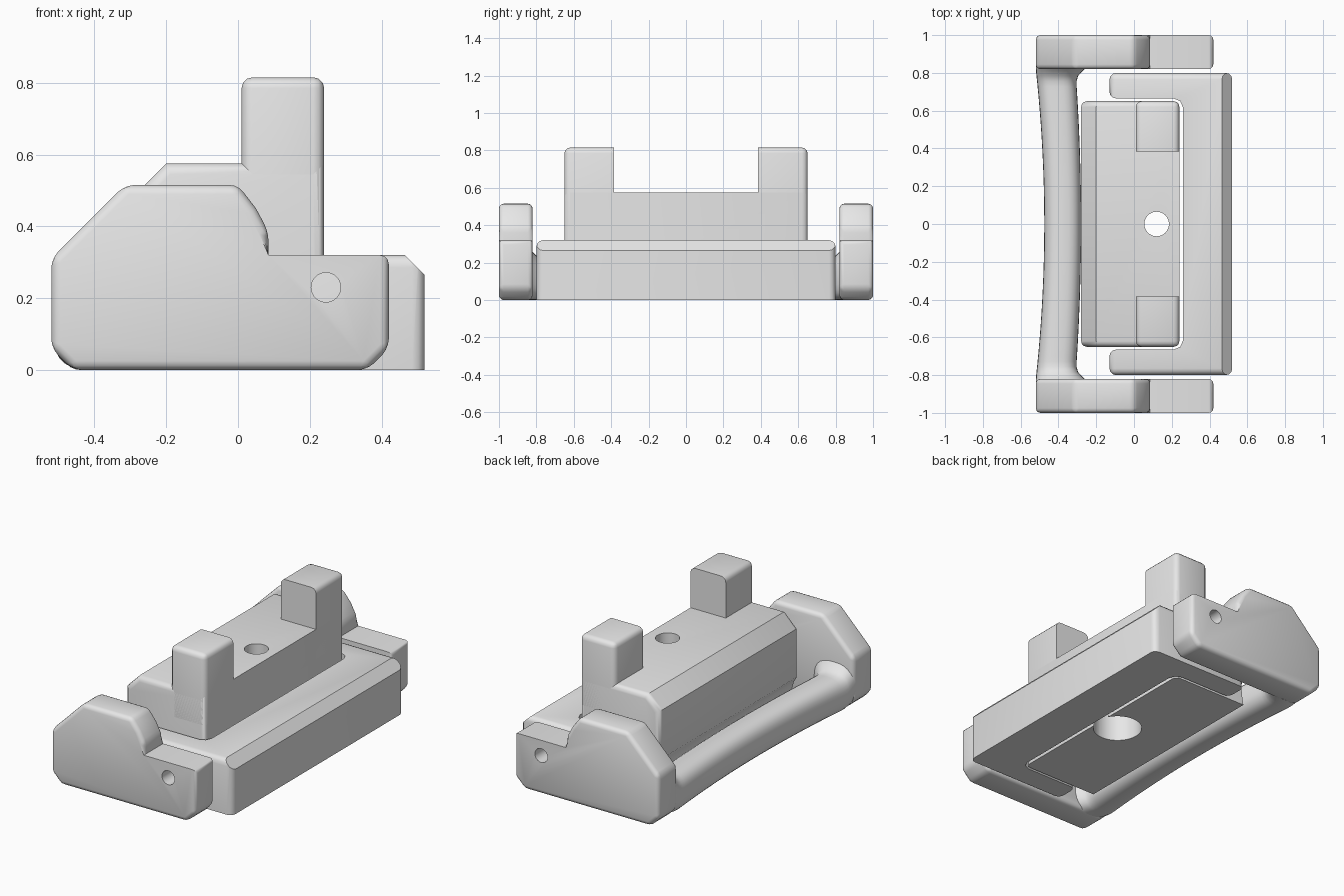
import bpy, bmesh, math

cube = bpy.data.objects.get("Cube")
if cube:
    bpy.data.objects.remove(cube)

grey = bpy.data.materials.new("light_grey")
grey.use_nodes = True
grey.diffuse_color = (0.8, 0.8, 0.8, 1)
grey.node_tree.nodes["Principled BSDF"].inputs["Base Color"].default_value = (0.8, 0.8, 0.8, 1)


def finish(name, bm):
    bmesh.ops.recalc_face_normals(bm, faces=bm.faces)
    mesh = bpy.data.meshes.new(name)
    bm.to_mesh(mesh)
    bm.free()
    mesh.materials.append(grey)
    ob = bpy.data.objects.new(name, mesh)
    bpy.context.collection.objects.link(ob)
    return ob


def smooth(ob):
    bpy.ops.object.select_all(action='DESELECT')
    ob.select_set(True)
    bpy.context.view_layer.objects.active = ob
    bpy.ops.object.shade_smooth_by_angle(angle=math.radians(40))


def prism(name, points, axis, low, high, pick, radius):
    """Extrude a profile along y or z and round the edges chosen by pick."""
    bm = bmesh.new()
    place = (lambda a, b, h: (a, h, b)) if axis == 'y' else (lambda a, b, h: (a, b, h))
    rings = [[bm.verts.new(place(a, b, h)) for a, b in points] for h in (low, high)]
    n = len(points)
    for ring in rings:
        bm.faces.new(ring)
    for i in range(n):
        j = (i + 1) % n
        bm.faces.new((rings[0][i], rings[0][j], rings[1][j], rings[1][i]))
    bmesh.ops.recalc_face_normals(bm, faces=bm.faces)
    edges = [e for e in bm.edges
             if e.calc_face_angle(0) > 0.4 and pick((e.verts[0].co + e.verts[1].co) / 2, e)]
    bmesh.ops.bevel(bm, geom=edges, offset=radius, offset_type='OFFSET', segments=3,
                    profile=0.5, affect='EDGES', clamp_overlap=True)
    return finish(name, bm)


def drill(ob, centre, radius, depth, along_y=False):
    """Cut a round hole."""
    turn = (math.pi / 2, 0, 0) if along_y else (0, 0, 0)
    bpy.ops.mesh.primitive_cylinder_add(vertices=40, radius=radius, depth=depth,
                                        location=centre, rotation=turn)
    cutter = bpy.context.object
    cutter.name = "hole_cutter"
    cutter.hide_render = True
    mod = ob.modifiers.new("hole", 'BOOLEAN')
    mod.operation = 'DIFFERENCE'
    mod.solver = 'EXACT'
    mod.object = cutter
    bpy.context.view_layer.objects.active = ob
    bpy.ops.object.modifier_apply(modifier=mod.name)
    bpy.data.objects.remove(cutter)


# U-shaped frame, with a chamfer along the spine's upper outer edge
arm = [(0.52, -0.8), (0.52, 0.8), (-0.13, 0.8), (-0.13, 0.665), (0.21, 0.665),
       (0.245, 0.65), (0.26, 0.615)]
outline = arm + [(x, -y) for x, y in reversed(arm[2:])]
frame = prism("u_frame", outline, 'z', 0, 0.32,
              lambda m, e: (m.z > 0.1 and (m.x > 0.5 or abs(m.y) > 0.79 or m.x < -0.12)), 0.035)
cut_bm = bmesh.new()
cut_bm.from_mesh(frame.data)
result = bmesh.ops.bisect_plane(cut_bm, geom=cut_bm.verts[:] + cut_bm.edges[:] + cut_bm.faces[:],
                                plane_co=(0.52, 0, 0.265), plane_no=(1, 0, 1), clear_outer=True)
rim = [g for g in result["geom_cut"] if isinstance(g, bmesh.types.BMEdge)]
bmesh.ops.holes_fill(cut_bm, edges=rim)
cut_bm.to_mesh(frame.data)
cut_bm.free()
smooth(frame)

# Central block with a grooved back, screw hole and lower recess
section = [(0.24, 0), (0.24, 0.575), (-0.2, 0.575), (-0.28, 0.495), (-0.28, 0.21),
           (-0.25, 0.17), (-0.235, 0.12), (-0.24, 0.06), (-0.25, 0)]
block = prism("central_block", section, 'y', -0.65, 0.65,
              lambda m, e: abs(m.y) > 0.64 and m.z > 0.01 and not (m.z < 0.2 and m.x < 0), 0.03)
drill(block, (0.12, 0, 0.3), 0.065, 1)
drill(block, (0.12, 0, 0.1), 0.135, 0.3)
smooth(block)

# Posts rising from both ends of the block
for side, tag in ((1, "back"), (-1, "front")):
    post = prism(tag + "_post", [(0.01, 0.4), (0.24, 0.4), (0.24, 0.815), (0.01, 0.815)], 'y',
                 side * 0.385, side * 0.65,
                 lambda m, e: abs(m.y) > 0.4 and m.z > 0.5, 0.03)
    smooth(post)

# Side plates of the swinging lever, each with a hinge hole
plate = [(-0.52, 0.06), (-0.46, 0), (0.36, 0), (0.42, 0.06), (0.42, 0.32), (0.085, 0.32),
         (0.085, 0.385), (0.05, 0.45), (0, 0.515), (-0.315, 0.515), (-0.52, 0.31)]
for side, tag in ((1, "back"), (-1, "front")):
    ob = prism(tag + "_side_plate", plate, 'y', side * 0.82, side,
               lambda m, e: not (abs(m.x - 0.085) < 0.01 and m.z < 0.33)
               and not (0.1 < m.x < 0.4 and m.z > 0.3), 0.025)
    drill(ob, (0.245, side * 0.91, 0.23), 0.041, 0.5, True)
    smooth(ob)

# Bowed handle bar, flaring into the side plates
bm = bmesh.new()
rings = []
steps, around = 60, 28
for i in range(steps + 1):
    y = 0.84 * (2 * i / steps - 1)
    bow = (y / 0.82) ** 2
    t = max(0, (abs(y) - 0.74) / 0.08)
    flare = 0.07 * (1 - math.sqrt(max(0, 1 - t * t)))
    left = max(-0.52, -0.475 - 0.045 * bow)
    right = -0.28 - 0.03 * bow + flare
    top = 0.21 + flare
    ring = []
    for k in range(around):
        a = math.tau * k / around
        c, s = math.cos(a), math.sin(a)
        u = math.copysign(abs(c) ** 0.75, c)
        v = math.copysign(abs(s) ** 0.75, s)
        ring.append(bm.verts.new(((left + right) / 2 + u * (right - left) / 2, y,
                                  top / 2 + v * top / 2)))
    rings.append(ring)
for a, b in zip(rings, rings[1:]):
    for k in range(around):
        j = (k + 1) % around
        bm.faces.new((a[k], a[j], b[j], b[k]))
bm.faces.new(rings[0])
bm.faces.new(rings[-1])
smooth(finish("handle_bar", bm))
